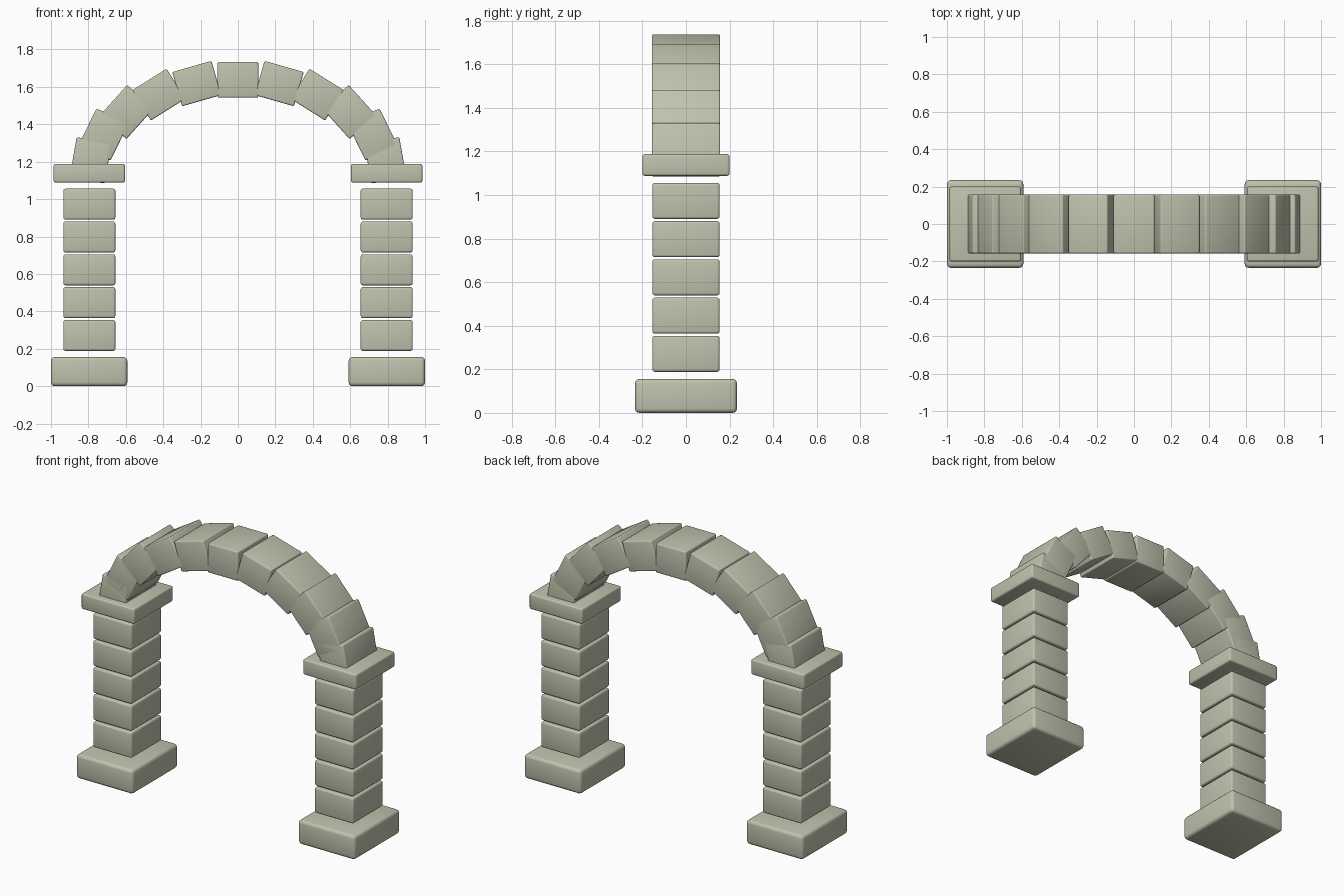
import bpy
from math import sin, cos, radians

default = bpy.data.objects.get("Cube")
if default:
    bpy.data.objects.remove(default, do_unlink=True)

stone = bpy.data.materials.new("pale grey green stone")
stone.use_nodes = True
colour = (0.53, 0.54, 0.42, 1)
stone.diffuse_color = colour
stone.node_tree.nodes["Principled BSDF"].inputs["Base Color"].default_value = colour


def block(name, centre, size, bevel, tilt=0):
    """Rounded stone block, tilted about the depth axis."""
    bpy.ops.mesh.primitive_cube_add(size=1, location=centre, rotation=(0, tilt, 0))
    ob = bpy.context.object
    ob.name = name
    ob.scale = size
    bpy.ops.object.transform_apply(location=False, rotation=False, scale=True)
    ob.data.materials.append(stone)
    mod = ob.modifiers.new("rounded edges", 'BEVEL')
    mod.width = bevel
    mod.segments = 3
    bpy.ops.object.modifier_apply(modifier=mod.name)
    bpy.ops.object.shade_smooth_by_angle(angle=radians(35))
    return ob


# Two pillars: base slab, five separated blocks, cap slab
for side, s in (("left", 1), ("right", -1)):
    x = s * 0.795
    block(f"{side}_base", (s * 0.796, 0, 0.078), (0.408, 0.468, 0.156), 0.02)
    for i in range(5):
        block(f"{side}_pillar_block_{i + 1}", (x, 0, 0.271 + 0.1755 * i),
              (0.278, 0.308, 0.165), 0.011)
    block(f"{side}_cap", (x, 0, 1.138), (0.382, 0.4, 0.1), 0.011)

# Arch: overlapping blocks along a half ellipse, keystone in the middle
for i in range(-5, 6):
    a = radians(16 * i)
    name = "keystone" if i == 0 else f"{'left' if i > 0 else 'right'}_arch_block_{abs(i)}"
    block(name, (0.8 * sin(a), 0, 1.117 + 0.521 * cos(a)), (0.218, 0.314, 0.19), 0.008, a)
